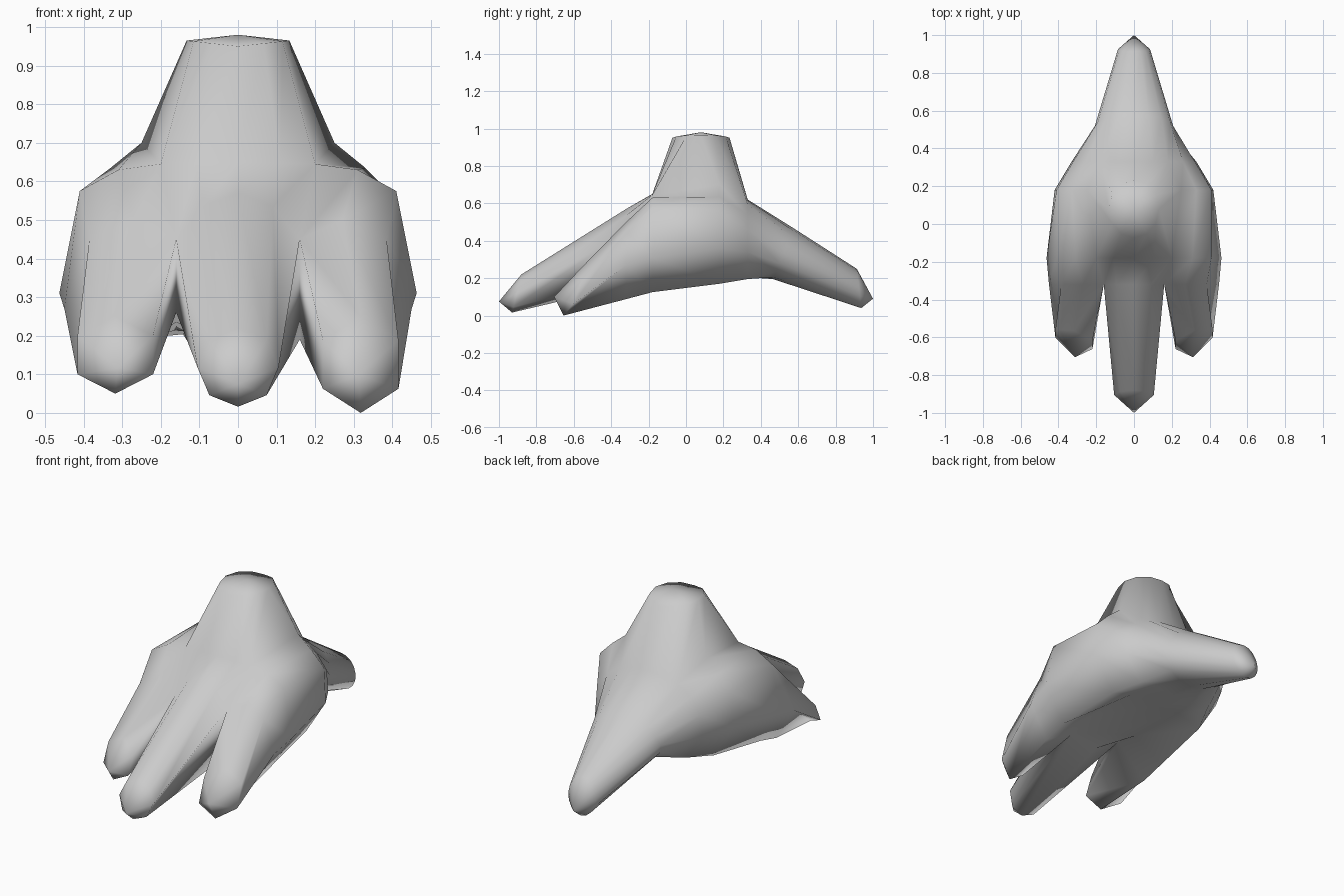
import bpy
import bmesh
from math import sin, cos, radians

default = bpy.data.objects.get("Cube")
if default:
    bpy.data.objects.remove(default, do_unlink=True)

bm = bmesh.new()


def ellipse(centre, rx, rz, count, start=90, lean=0.0):
    """Clockwise upright ring; lean moves its top along y."""
    cx, cy, cz = centre
    ring = []
    for i in range(count):
        a = radians(start - 360 * i / count)
        ring.append(bm.verts.new((cx + rx * cos(a), cy + lean * sin(a), cz + rz * sin(a))))
    return ring


def section(y, half):
    """Symmetric body ring from its half outline, top middle to bottom middle."""
    side = [bm.verts.new((x, y, z)) for x, z in half]
    mirror = [bm.verts.new((-x, y, z)) for x, z in half[-2:0:-1]]
    return side + mirror


def bridge(a, b, skip=()):
    n = len(a)
    for i in range(n):
        if i not in skip:
            j = (i + 1) % n
            bm.faces.new((a[i], a[j], b[j], b[i]))


def cap(ring, point):
    tip = bm.verts.new(point)
    for i, v in enumerate(ring):
        bm.faces.new((v, ring[(i + 1) % len(ring)], tip))


# Palm sections, running from the toe notches to the heel
notch = section(-0.32, [(0, .57), (.09, .535), (.16, .45), (.27, .5), (.385, .45),
                        (.45, .27), (.34, .088), (.16, .26), (0, .16)])
front = section(-0.18, [(0, .65), (.11, .648), (.2, .645), (.31, .63), (.41, .575),
                        (.463, .31), (.34, .125), (.16, .235), (0, .19)])
middle = section(0.18, [(0, .7), (.12, .7), (.25, .7), (.33, .635), (.41, .555),
                        (.42, .36), (.3, .17), (.16, .215), (0, .2)])
rear = section(0.33, [(0, .62), (.1, .615), (.18, .595), (.26, .54), (.322, .46),
                      (.33, .34), (.23, .195), (.13, .205), (0, .205)])

# The left notch is cut less deeply from below
notch[7].co.z = .19

# Back toe
heel = ellipse((0, .52, .331), .207, .136, 16, lean=.055)
back_end = ellipse((0, .925, .145), .085, .105, 16, lean=-.012)
leg_gap = (14, 15, 0, 1)
bridge(notch, front)
bridge(front, middle, leg_gap)
bridge(middle, rear, leg_gap)
bridge(rear, heel)
bridge(heel, back_end)
cap(back_end, (0, 1, .09))

# Leg stump rising from the opening in the palm
row = (14, 15, 0, 1, 2)
base = [front[i] for i in row] + [middle[2]]
base += [rear[i] for i in reversed(row)] + [middle[14]]
top = []
for i in range(12):
    a = radians(30 * i - 150)
    top.append(bm.verts.new((.133 * cos(a), .08 + .153 * sin(a), .95 + .015 * abs(cos(a)))))
bridge(base, top)
cap(top, (0, .08, .98))

# Middle front toe
root = [notch[i] for i in (0, 1, 2, 7, 8, 9, 14, 15)]
knuckle = ellipse((0, -.905, .118), .105, .102, 8, lean=.025)
bridge(root, knuckle)
cap(knuckle, (0, -1, .075))

# Outer front toes, slanted back on the outside, the right one ending higher
for side, lift in ((1, 0), (-1, .05)):
    root = [notch[(side * i) % 16] for i in range(2, 8)]
    knuckle = ellipse((.318, -.61, .125 + lift / 2), .113, .125 - lift / 2, 6, 150, .045)
    for v in knuckle:
        v.co.y += .3 * (v.co.x - .318)
        v.co.x *= side
    bridge(root, knuckle)
    cap(knuckle, (.312 * side, -.705, .1 + lift / 3))

# Clean up unused points and finish the surface
loose = [v for v in bm.verts if not v.link_faces]
bmesh.ops.delete(bm, geom=loose, context="VERTS")
bmesh.ops.recalc_face_normals(bm, faces=bm.faces[:])
for face in bm.faces:
    face.smooth = True

mesh = bpy.data.meshes.new("clawed_foot")
bm.to_mesh(mesh)
bm.free()
foot = bpy.data.objects.new("clawed_foot", mesh)
bpy.context.collection.objects.link(foot)

grey = bpy.data.materials.new("light_grey")
grey.use_nodes = True
colour = (.6, .6, .6, 1)
grey.diffuse_color = colour
grey.node_tree.nodes["Principled BSDF"].inputs["Base Color"].default_value = colour
mesh.materials.append(grey)
